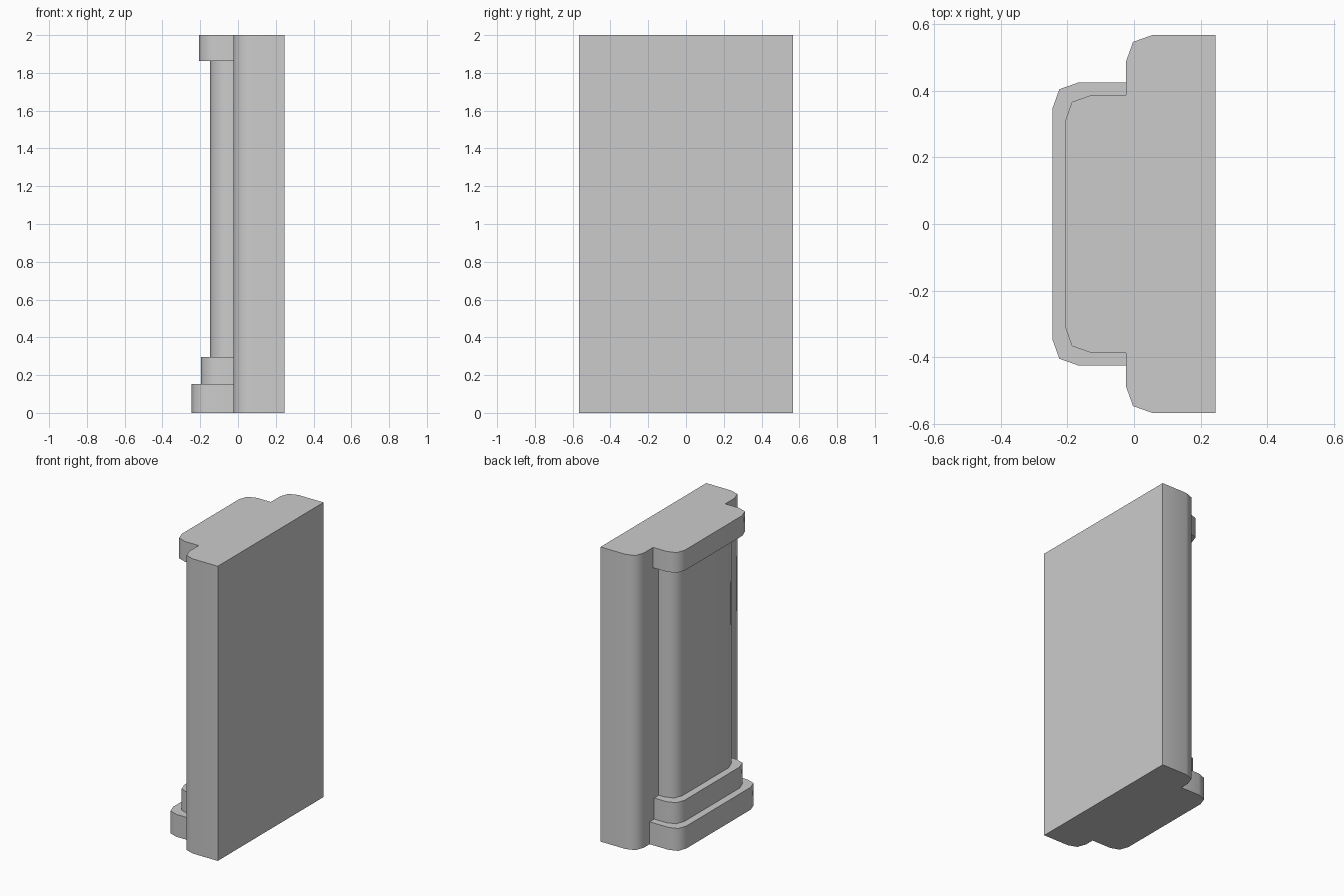
import bpy
import bmesh
import math

cube = bpy.data.objects.get("Cube")
if cube:
    bpy.data.objects.remove(cube, do_unlink=True)

# One plain grey for the whole pilaster
grey = bpy.data.materials.new("plain_grey")
grey.use_nodes = True
COLOUR = (0.6, 0.6, 0.6, 1)
grey.diffuse_color = COLOUR
grey.node_tree.nodes["Principled BSDF"].inputs["Base Color"].default_value = COLOUR

JOIN_X = -0.024   # plane where the pilaster meets the slab
BACK_X = 0.245


def rounded_block(name, front_x, back_x, half_y, z0, z1):
    """Extrude an outline whose two -x corners are rounded in three facets."""
    corner = [(0.08, 0), (0.021, 0.021), (0, 0.08)]
    side = [(back_x, half_y)] + [(front_x + dx, half_y - dy) for dx, dy in corner]
    outline = side + [(x, -y) for x, y in reversed(side)]

    bm = bmesh.new()
    base = bm.faces.new([bm.verts.new((x, y, z0)) for x, y in outline])
    extruded = bmesh.ops.extrude_face_region(bm, geom=[base], use_keep_orig=True)
    top = [v for v in extruded["geom"] if isinstance(v, bmesh.types.BMVert)]
    bmesh.ops.translate(bm, verts=top, vec=(0, 0, z1 - z0))
    bmesh.ops.recalc_face_normals(bm, faces=bm.faces)

    mesh = bpy.data.meshes.new(name)
    bm.to_mesh(mesh)
    bm.free()
    mesh.materials.append(grey)
    obj = bpy.data.objects.new(name, mesh)
    bpy.context.collection.objects.link(obj)

    # Smooth corners, sharp rims
    bpy.ops.object.select_all(action="DESELECT")
    obj.select_set(True)
    bpy.context.view_layer.objects.active = obj
    bpy.ops.object.shade_smooth_by_angle(angle=math.radians(60))


# Tall backing slab
rounded_block("backing_slab", JOIN_X, BACK_X, 0.567, 0, 2)

# Stacked pilaster: name, front x, half width, bottom, top
for name, front_x, half_y, z0, z1 in [
    ("base_block", -0.245, 0.425, 0, 0.152),
    ("upper_plinth", -0.196, 0.376, 0.152, 0.295),
    ("shaft", -0.147, 0.327, 0.295, 1.862),
    ("cap_block", -0.207, 0.387, 1.862, 2),
]:
    rounded_block(name, front_x, JOIN_X, half_y, z0, z1)
